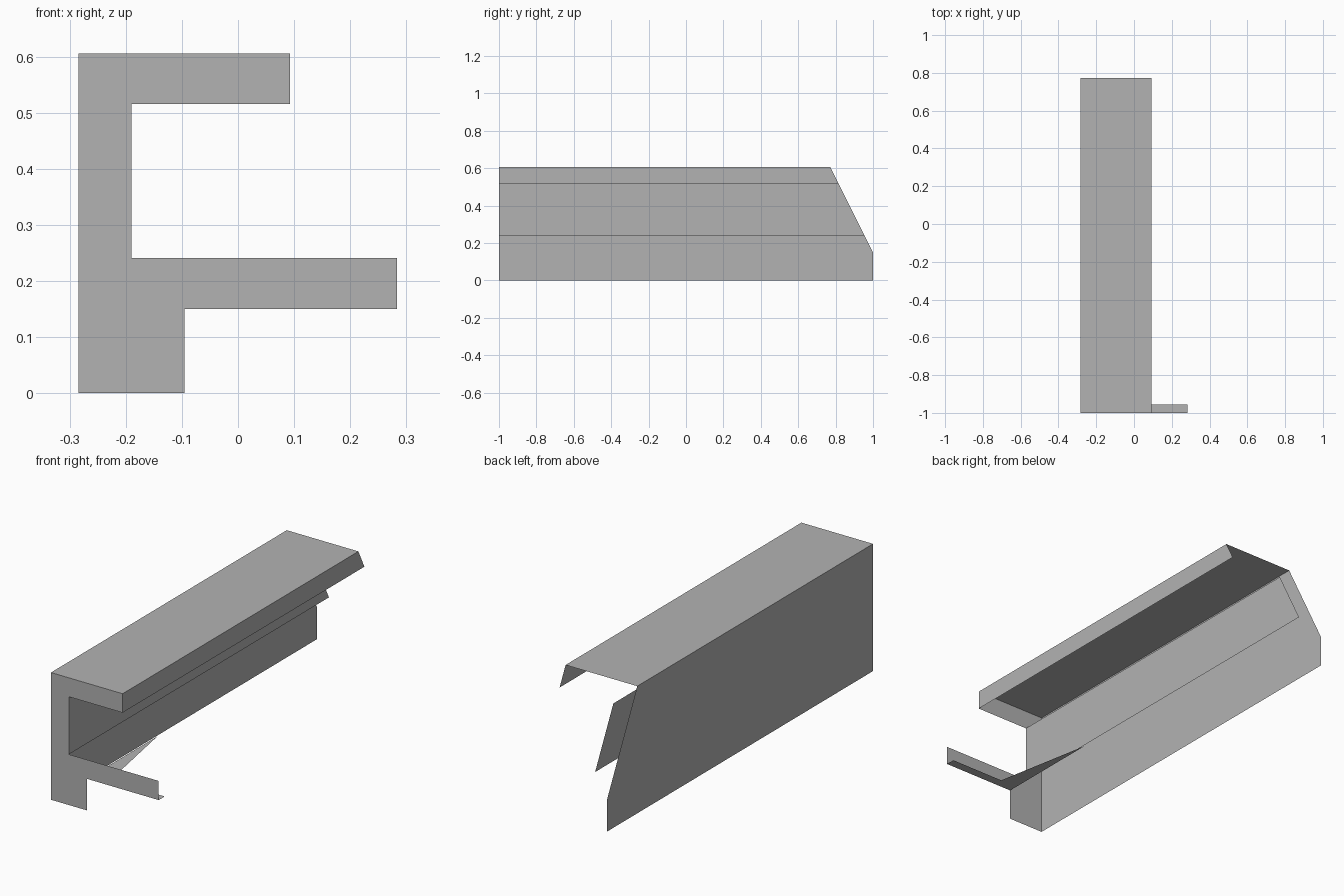
import bpy
import bmesh
from mathutils import Vector

default = bpy.data.objects.get("Cube")
if default:
    bpy.data.objects.remove(default, do_unlink=True)

GREY = (0.448, 0.448, 0.448, 1.0)
mat = bpy.data.materials.new("plain grey")
mat.use_nodes = True
mat.diffuse_color = GREY
mat.node_tree.nodes["Principled BSDF"].inputs["Base Color"].default_value = GREY

# Section levels shared by all panels
FRONT, BACK = -1.0, 1.0
OUTER, INNER, FOOT, LIP, TIP = -0.284, -0.19, -0.095, 0.093, 0.283
TOP, LIP_LOW, SHELF_TOP, SHELF_LOW = 0.605, 0.515, 0.241, 0.15


def cut_y(z):
    """Depth of the sloping back cut at height z."""
    slope = (BACK - 0.772) / (TOP - SHELF_LOW)
    return BACK - max(0.0, z - SHELF_LOW) * slope


def panel(name, points, facing):
    """One thin flat panel, turned to face the given direction."""
    bm = bmesh.new()
    face = bm.faces.new([bm.verts.new(p) for p in points])
    face.normal_update()
    if face.normal.dot(Vector(facing)) < 0:
        face.normal_flip()
    mesh = bpy.data.meshes.new(name)
    bm.to_mesh(mesh)
    bm.free()
    mesh.materials.append(mat)
    obj = bpy.data.objects.new(name, mesh)
    bpy.context.collection.objects.link(obj)
    return obj


def side_panel(name, x, low, high, facing):
    """Upright lengthwise panel, trimmed by the back cut."""
    levels = [low, high]
    if low < SHELF_LOW < high:
        levels.insert(1, SHELF_LOW)
    points = [(x, FRONT, high), (x, FRONT, low)]
    points += [(x, cut_y(z), z) for z in levels]
    return panel(name, points, (facing, 0, 0))


# Front end plate with the full cross-section
section = [(OUTER, 0), (FOOT, 0), (FOOT, SHELF_LOW), (TIP, SHELF_LOW),
           (TIP, SHELF_TOP), (INNER, SHELF_TOP), (INNER, LIP_LOW),
           (LIP, LIP_LOW), (LIP, TOP), (OUTER, TOP)]
panel("front_plate", [(x, FRONT, z) for x, z in section], (0, -1, 0))

# Lengthwise walls
side_panel("outer_wall", OUTER, 0, TOP, -1)
side_panel("inner_wall", INNER, SHELF_TOP, LIP_LOW, 1)
side_panel("top_lip", LIP, LIP_LOW, TOP, 1)

# Top cover
end = cut_y(TOP)
panel("top_cover", [(OUTER, FRONT, TOP), (LIP, FRONT, TOP),
                    (LIP, end, TOP), (OUTER, end, TOP)], (0, 0, 1))

# Tapered underside of the shelf
outline = [(FOOT, FRONT), (TIP, FRONT), (TIP, -0.955), (-0.004, -0.955), (FOOT, -0.468)]
panel("shelf_underside", [(x, y, SHELF_LOW) for x, y in outline], (0, 0, -1))
